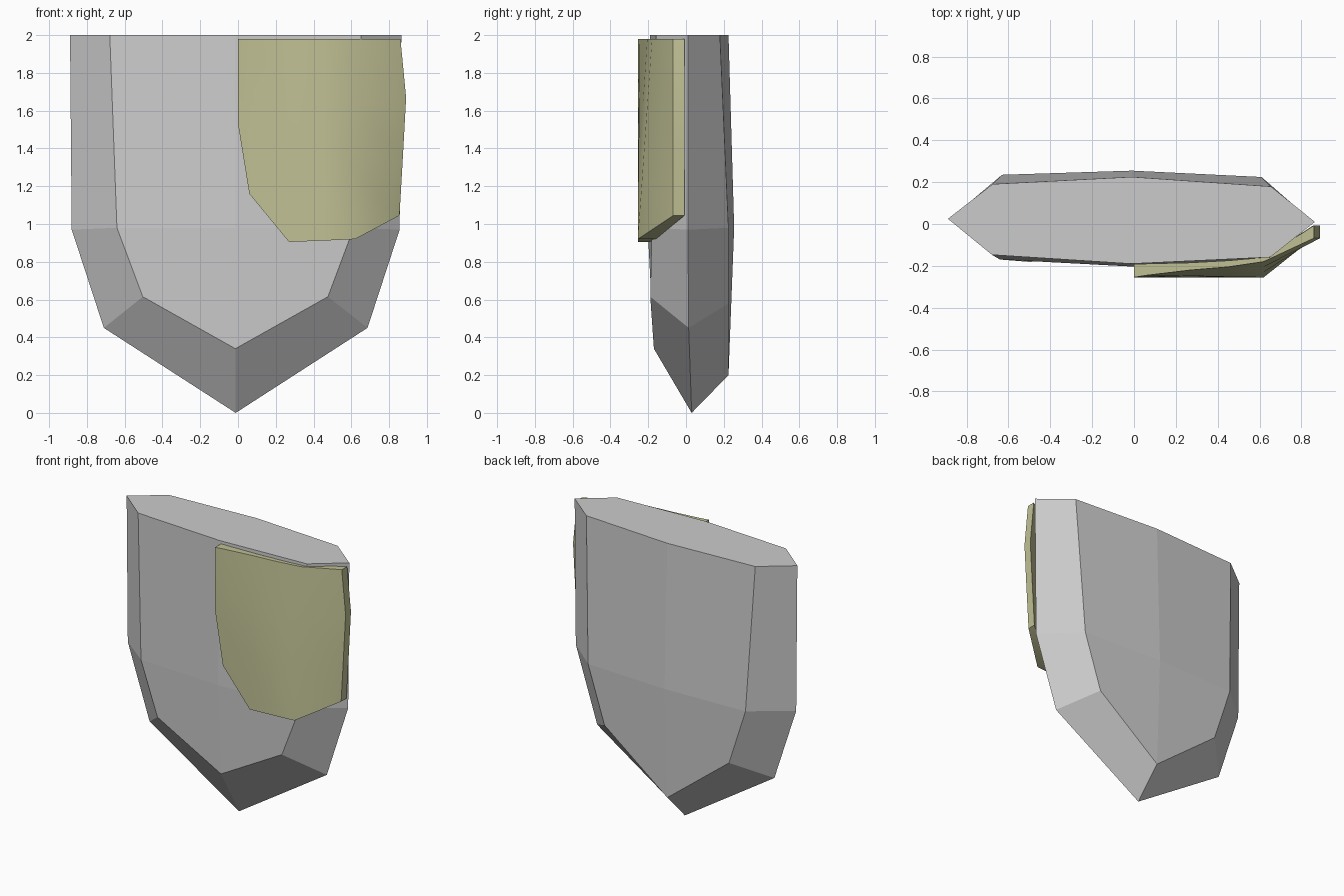
import bpy, bmesh

if "Cube" in bpy.data.objects:
    bpy.data.objects.remove(bpy.data.objects["Cube"])


def make_object(name, bm):
    bmesh.ops.recalc_face_normals(bm, faces=bm.faces)
    mesh = bpy.data.meshes.new(name)
    bm.to_mesh(mesh)
    bm.free()
    obj = bpy.data.objects.new(name, mesh)
    bpy.context.collection.objects.link(obj)
    return obj


# Shield body: right half from front, rim and back outlines, then mirrored
bm = bmesh.new()


def points(coords):
    return [bm.verts.new(c) for c in coords]


# each outline runs top, middle, lower corner, tip
front = points([(.665, -.153, 2), (.627, -.175, .98), (.49, -.185, .615), (0, -.17, .34)])
rim = points([(.877, .0175, 2), (.868, .0175, .97), (.698, .02, .45), (0, .03, 0)])
back = points([(.665, .185, 2), (.62, .23, .98), (.49, .23, .58), (0, .225, .2)])
front_mid = points([(0, -.19, 2), (0, -.203, .98)])
back_mid = points([(0, .225, 2), (0, .255, .98)])

for outline, mid in ((front, front_mid), (back, back_mid)):
    bm.faces.new((outline[0], outline[1], mid[1], mid[0]))
    bm.faces.new((outline[1], outline[2], outline[3], mid[1]))
    for i in range(3):
        bm.faces.new((outline[i], outline[i + 1], rim[i + 1], rim[i]))
bm.faces.new((front_mid[0], front[0], rim[0], back[0], back_mid[0]))

body = make_object("shield_body", bm)
body.location.x = -.0125
body.rotation_euler.z = -.0085
mirror = body.modifiers.new("mirror", 'MIRROR')
mirror.use_clip = True

# Raised corner panel: curved front columns hugging the body behind
# x, lowest z, front y at top, front y at bottom, back y, height of the curve
columns = [
    (0, 1.53, -.255, -.255, -.19, .45),
    (.06, 1.16, -.245, -.255, -.19, .45),
    (.27, .905, -.22, -.255, -.185, .45),
    (.45, .912, -.205, -.255, -.175, .75),
    (.62, .92, -.18, -.255, -.16, 1.06),
    (.86, 1.045, -.068, -.068, -.008, 1),
]
edge_bulge = [0, .03, .013, -.005]
ROWS = 4
TOP = 1.98

bm = bmesh.new()
outer, inner = [], []
for n, (x, low, y_top, y_low, y_back, span) in enumerate(columns):
    out_col, in_col = [], []
    for r in range(ROWS):
        z = TOP + (low - TOP) * r / (ROWS - 1)
        xx = x + (edge_bulge[r] if n == len(columns) - 1 else 0)
        y = y_top + (y_low - y_top) * min(1, (TOP - z) / span)
        out_col.append(bm.verts.new((xx, y, z)))
        in_col.append(bm.verts.new((xx, y_back, z)))
    outer.append(out_col)
    inner.append(in_col)

last = len(columns) - 1
for n in range(last):
    for r in range(ROWS - 1):
        for g in (outer, inner):
            bm.faces.new((g[n][r], g[n + 1][r], g[n + 1][r + 1], g[n][r + 1]))
    for r in (0, ROWS - 1):
        bm.faces.new((outer[n][r], outer[n + 1][r], inner[n + 1][r], inner[n][r]))
for n in (0, last):
    for r in range(ROWS - 1):
        bm.faces.new((outer[n][r], outer[n][r + 1], inner[n][r + 1], inner[n][r]))

panel = make_object("corner_panel", bm)
olive = bpy.data.materials.new("olive")
olive.diffuse_color = (.53, .53, .3, 1)
olive.use_nodes = True
olive.node_tree.nodes["Principled BSDF"].inputs["Base Color"].default_value = olive.diffuse_color
panel.data.materials.append(olive)

bpy.ops.object.select_all(action='DESELECT')
panel.select_set(True)
bpy.context.view_layer.objects.active = panel
bpy.ops.object.shade_smooth_by_angle(angle=.78)
